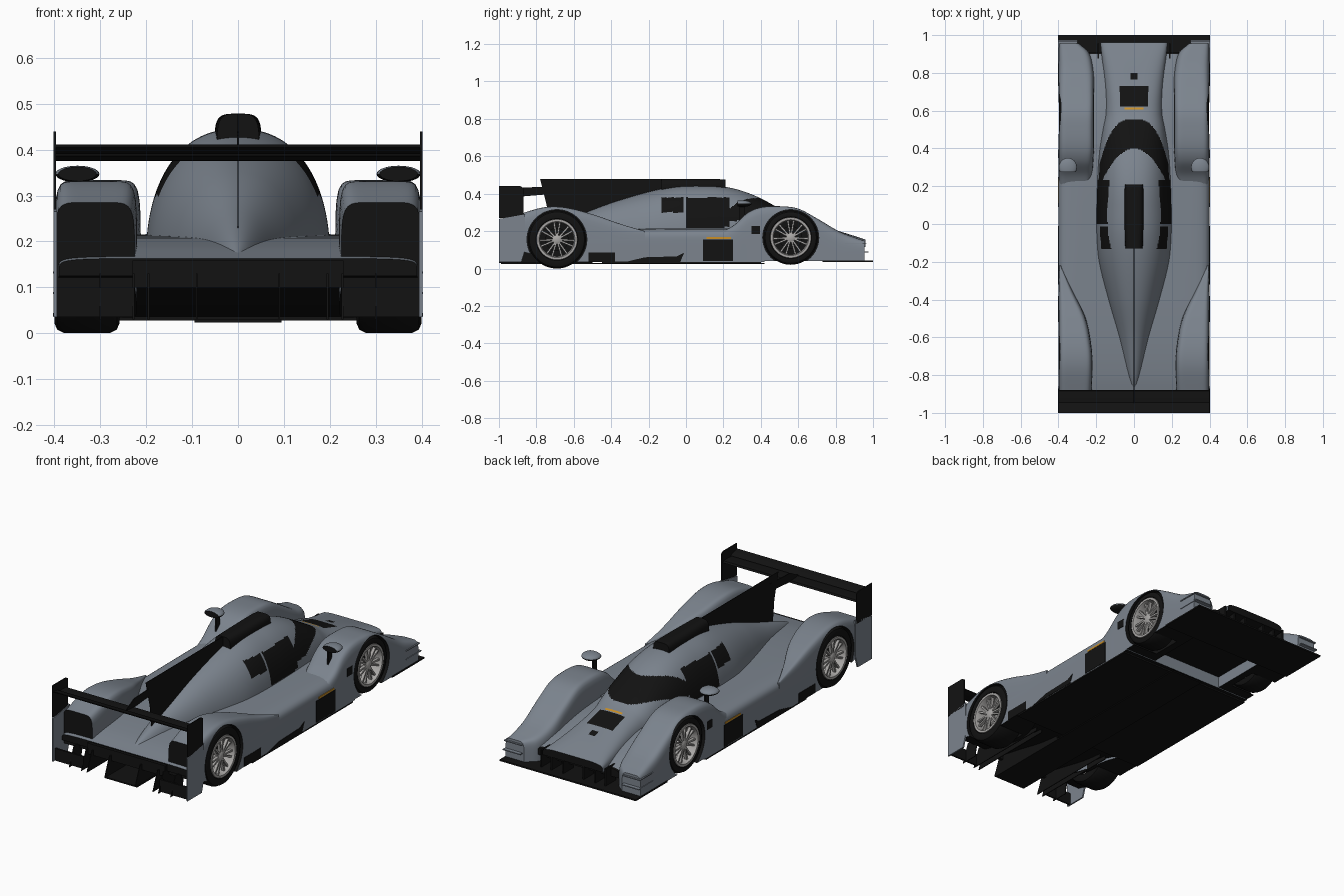
import bpy, bmesh, math
from mathutils import Matrix, Vector

if "Cube" in bpy.data.objects:
    bpy.data.objects.remove(bpy.data.objects["Cube"])

# Palette: every object shares these slots
SLATE, BLACK, ORANGE, RIM = range(4)
MATS = []
for nm, col in (("slate", (.2, .23, .27, 1)), ("black", (.006, .006, .006, 1)),
                ("orange", (.6, .28, .02, 1)), ("rim_grey", (.4, .39, .38, 1))):
    m = bpy.data.materials.new(nm)
    m.diffuse_color = col
    m.use_nodes = True
    m.node_tree.nodes["Principled BSDF"].inputs["Base Color"].default_value = m.diffuse_color
    MATS.append(m)


def add(name, bm, mat=None, paint=None):
    bmesh.ops.remove_doubles(bm, verts=bm.verts, dist=1e-5)
    bmesh.ops.recalc_face_normals(bm, faces=bm.faces)
    bm.normal_update()
    for f in bm.faces:
        f.material_index = mat if mat is not None else paint(f.calc_center_median(), f.normal)
    me = bpy.data.meshes.new(name)
    bm.to_mesh(me)
    bm.free()
    for m in MATS:
        me.materials.append(m)
    ob = bpy.data.objects.new(name, me)
    bpy.context.collection.objects.link(ob)
    return ob


def blend(keys, y):
    """Smooth (Hermite) interpolation of section keys along y."""
    i = 0
    while i < len(keys) - 2 and y > keys[i + 1][0]:
        i += 1
    def tan(j):
        a, b = keys[max(j - 1, 0)], keys[min(j + 1, len(keys) - 1)]
        return [(q - p) / (b[0] - a[0]) for p, q in zip(a, b)]
    a, b, ta, tb = keys[i], keys[i + 1], tan(i), tan(i + 1)
    d = b[0] - a[0]
    t = (y - a[0]) / d
    h = (2*t**3 - 3*t*t + 1, (t**3 - 2*t*t + t) * d, 3*t*t - 2*t**3, (t**3 - t*t) * d)
    return [h[0]*p + h[1]*u + h[2]*q + h[3]*v for p, u, q, v in zip(a, ta, b, tb)]


def under(c, n):
    return BLACK if n.z < -.7 else SLATE


def under_and_tail(c, n):
    return BLACK if n.z < -.7 or n.y < -.9 else SLATE


def shell(name, keys, side=1, rings=60, segs=48, mat=None, paint=under):
    """Loft of superelliptic arches; key = (y, x_in, x_out, z_base, z_top, exponent)."""
    keys = sorted(keys)
    bm = bmesh.new()
    loops = []
    for r in range(rings + 1):
        y = keys[0][0] + (keys[-1][0] - keys[0][0]) * r / rings
        _, xa, xb, z0, z1, n = blend(keys, y)
        loop = []
        for k in range(segs + 1):
            c, s = math.cos(math.pi*k/segs), math.sin(math.pi*k/segs)
            q = (abs(c)**n + abs(s)**n) ** (-1 / n)
            loop.append(bm.verts.new((side*((xa+xb)/2 + (xb-xa)/2*c*q), y, z0 + (z1-z0)*max(s, 0)*q)))
        loops.append(loop)
    for a, b in zip(loops, loops[1:]):
        for k in range(segs + 1):
            j = (k + 1) % (segs + 1)
            bm.faces.new((a[k], a[j], b[j], b[k]))
    bm.faces.new(loops[0])
    bm.faces.new(loops[-1])
    return add(name, bm, mat, paint)


def centre(rows):
    return [(y, -w, w, z0, z1, n) for y, w, z0, z1, n in rows]


def box(name, x, y, z, mat):
    bm = bmesh.new()
    bmesh.ops.create_cube(bm, size=1)
    for v in bm.verts:
        v.co = [(a + b)/2 + (b - a)*c for (a, b), c in zip((x, y, z), v.co)]
    return add(name, bm, mat)


def plate(name, pts, x0, x1, mat):
    """Side-view (y, z) outline extruded along x."""
    bm = bmesh.new()
    f = bm.faces.new([bm.verts.new((x0, y, z)) for y, z in pts])
    for v in bmesh.ops.extrude_face_region(bm, geom=[f])["geom"]:
        if isinstance(v, bmesh.types.BMVert):
            v.co.x = x1
    return add(name, bm, mat)


def lathe(bm, prof, side, y, z, steps=48):
    """Spin an (x, radius) profile about a wheel axle."""
    vs = [bm.verts.new((side*x, y, z + r)) for x, r in prof]
    es = [bm.edges.new(p) for p in zip(vs, vs[1:])]
    bmesh.ops.spin(bm, geom=vs + es, cent=(0, y, z), axis=(1, 0, 0), angle=2*math.pi, steps=steps)


WHEELS = [("front", .56, .165, .145, .27, .397), ("rear", -.69, .155, .155, .258, .4)]
SIDES = (("right", 1), ("left", -1))

# Wheel arch cutter
bm = bmesh.new()
for _, wy, wz, r, _, _ in WHEELS:
    for _, s in SIDES:
        lathe(bm, [(.252, 0), (.252, r + .005), (.45, r + .005), (.45, 0)], s, wy, wz)
cutter = add("arch_cutter", bm, BLACK)
cutter.hide_render = True


def cut(ob):
    md = ob.modifiers.new("arches", "BOOLEAN")
    md.operation, md.solver, md.object = "DIFFERENCE", "EXACT", cutter
    bpy.context.view_layer.objects.active = ob
    bpy.ops.object.modifier_apply(modifier=md.name)


# Nose, canopy and engine cover in one loft, with painted glass and vents
def canopy_paint(c, n):
    x, y, z = abs(c.x), c.y, c.z
    if n.z < -.7 or (n.y > .9 and y > .94):
        return BLACK
    if z > .255 and .4 - 6*x*x < y < .555 - 40*x**3:
        return BLACK
    if x > .1 and ((0 < y < .235 and .22 < z < .38) or (-.13 < y < -.01 and .3 < z < .38)):
        return BLACK
    if (x < .075 and .625 < y < .73) or (x < .02 and .765 < y < .8):
        return BLACK
    return ORANGE if x < .05 and .604 < y < .617 else SLATE


shell("canopy_body", centre([
    (.96, .178, .115, .155, 5), (.85, .168, .1, .19, 4), (.7, .157, .1, .235, 3.5), (.58, .157, .12, .275, 3),
    (.5, .168, .15, .32, 2.6), (.4, .185, .15, .375, 2.3), (.3, .193, .15, .415, 2.3), (.2, .197, .15, .438, 2.3),
    (.1, .2, .15, .445, 2.3), (-.05, .2, .15, .44, 2.3), (-.2, .188, .15, .41, 2.2), (-.4, .14, .15, .35, 2.1),
    (-.6, .085, .15, .275, 2), (-.8, .04, .14, .205, 2), (-.87, .02, .13, .175, 2)]),
    rings=320, segs=110, paint=canopy_paint)

# Lower body with sidepods, rear deck and rising diffuser underside
cut(shell("lower_body", centre([
    (.42, .4, .036, .215, 12), (.1, .4, .036, .215, 12), (-.3, .4, .036, .212, 12), (-.6, .4, .06, .205, 12),
    (-.8, .397, .1, .188, 12), (-.93, .39, .125, .163, 8)]), segs=64, paint=under_and_tail))
shell("front_deck", centre([(.35, .24, .1, .22, 8), (.6, .24, .1, .2, 8), (.8, .24, .09, .16, 8),
                            (.91, .24, .08, .125, 8)]),
      paint=lambda c, n: BLACK if n.z < -.7 or c.y > .9 else SLATE)

# Floor, centre plank and splitter
cut(box("floor", (-.4, .4), (-.45, .4), (.028, .037), BLACK))
box("floor_plank", (-.095, .095), (-.99, .42), (.023, .03), BLACK)
box("splitter", (-.403, .403), (.73, 1), (.036, .044), BLACK)

for tag, s in SIDES:
    nm = lambda part: f"{tag}_{part}"
    sx = lambda a, b: tuple(sorted((s*a, s*b)))
    # Fenders
    cut(shell(nm("front_fender"), [
        (.955, .29, .4, .04, .148, 6), (.91, .24, .4, .04, .163, 6), (.82, .215, .4, .04, .198, 6),
        (.7, .212, .4, .04, .268, 8), (.6, .212, .4, .04, .32, 9), (.5, .212, .4, .04, .333, 9),
        (.4, .212, .4, .04, .327, 9), (.33, .215, .4, .04, .298, 8), (.26, .22, .4, .04, .235, 8),
        (.2, .23, .398, .04, .2, 8)], s))
    cut(shell(nm("rear_fender"), [
        (-.22, .385, .4, .036, .2, 5), (-.35, .325, .4, .036, .238, 6), (-.5, .255, .4, .036, .29, 8),
        (-.65, .225, .4, .036, .327, 9), (-.76, .22, .4, .06, .327, 9), (-.91, .225, .4, .1, .285, 7)], s,
        paint=under_and_tail))
    # Dive planes and nose struts
    for z, y1 in ((.085, .975), (.13, .965)):
        box(nm("dive_plane"), sx(.3, .403), (.85, y1), (z, z + .005), SLATE)
    for x in (.06, .13, .19):
        box(nm("nose_strut"), sx(x - .004, x + .004), (.87, .955), (.04, .135), BLACK)
    # Rear corner plate, wing endplate, bumper panel and diffuser vanes
    plate(nm("rear_corner"), [(-1, .035), (-1, .265), (-.86, .29), (-.86, .1), (-.88, .035)], s*.394, s*.402, SLATE)
    plate(nm("wing_endplate"), [(-1, .27), (-1, .44), (-.885, .44), (-.87, .43), (-.87, .27)], s*.397, s*.402, BLACK)
    box(nm("bumper_panel"), sx(.225, .4), (-.985, -.975), (.035, .1), BLACK)
    for x in (.09, .195, .228, .3):
        y0 = -.9 if x > .25 else -.5
        plate(nm("diffuser_vane"), [(y0, .05), (-.88, .13), (-.96, .13), (-1, .03), (y0, .03)],
              s*(x - .002), s*(x + .002), BLACK)
    # Side vents, skirts and trim
    box(nm("side_vent"), sx(.39, .402), (.09, .25), (.04, .155), BLACK)
    box(nm("side_stripe"), sx(.39, .402), (.11, .24), (.158, .168), ORANGE)
    box(nm("square_vent"), sx(.39, .402), (.35, .395), (.185, .228), BLACK)
    plate(nm("side_skirt"), [(-.32, .036), (-.22, .06), (-.05, .065), (-.01, .085), (-.03, .036)], s*.39, s*.402, BLACK)
    box(nm("rear_skirt"), sx(.39, .402), (-.52, -.38), (.036, .085), BLACK)
    # Mirror on its stalk, dark glass facing the rear
    bm = bmesh.new()
    bmesh.ops.create_uvsphere(bm, u_segments=24, v_segments=14, radius=1, matrix=Matrix.Translation(
        (s*.35, .3, .347)) @ Matrix.Diagonal((.048, .05, .018, 1)))
    bmesh.ops.bisect_plane(bm, geom=bm.verts[:] + bm.edges[:] + bm.faces[:], plane_co=(0, .275, 0),
                           plane_no=(0, -1, 0), clear_outer=True)
    bmesh.ops.holes_fill(bm, edges=bm.edges[:])
    add(nm("mirror"), bm, paint=lambda c, n: BLACK if n.y < -.6 or n.z < -.1 else SLATE)
    box(nm("mirror_stalk"), sx(.328, .336), (.285, .315), (.2, .345), BLACK)

    # Wheels: tyre, barrel, brake disc and paired spokes
    for end, wy, wz, r, xi, xo in WHEELS:
        bm = bmesh.new()
        lathe(bm, [(xi + .015, .1), (xi, .11), (xi, r - .022), (xi + .006, r - .008), (xi + .022, r),
                   (xo - .022, r), (xo - .006, r - .008), (xo, r - .022), (xo - .002, .112), (xo - .015, .105)], s, wy, wz)
        add(nm(end + "_tyre"), bm, BLACK)
        bm = bmesh.new()
        lathe(bm, [(xo - .012, .11), (xo - .001, .108), (xo - .001, .096), (xo - .02, .09),
                   (xi + .03, .09), (xi + .012, .105)], s, wy, wz)
        lathe(bm, [(xo - .05, .026), (xo - .015, .024), (xo - .01, .015), (xo - .01, 0)], s, wy, wz, 20)
        for k in range(7):
            for lean in (-.17, .17):
                rot = Matrix.Rotation(k*math.tau/7 + lean, 4, "X")
                bmesh.ops.create_cube(bm, size=1, matrix=Matrix.Translation((s*(xo - .022), wy, wz)) @ rot
                                      @ Matrix.Translation((0, 0, .057)) @ Matrix.Diagonal((.016, .009, .076, 1)))
        add(nm(end + "_rim"), bm, RIM)
        bm = bmesh.new()
        lathe(bm, [(xo - .075, 0), (xo - .075, .062), (xo - .06, .062), (xo - .06, 0)], s, wy, wz, 32)
        lathe(bm, [(.2, .018), (xo - .06, .018)], s, wy, wz, 16)
        add(nm(end + "_brake"), bm, BLACK)

# Roof intake and shark fin
shell("roof_intake", centre([(.21, .047, .425, .475, 4), (.17, .05, .42, .478, 4), (0, .05, .41, .478, 4),
                             (-.13, .046, .4, .478, 4)]), mat=BLACK, rings=16, segs=24)
plate("shark_fin", [(.1, .42), (.1, .478), (-.78, .478), (-.745, .34), (-.73, .2), (-.5, .28), (-.2, .37)],
      -.0015, .0015, BLACK)
plate("wing_stay", [(-.7, .4), (-.7, .44), (-.88, .432), (-.95, .395), (-.88, .385)], -.002, .002, BLACK)

# Two-element rear wing
plate("wing_main", [(-.88, .38), (-.885, .389), (-.92, .391), (-.965, .386), (-.92, .376), (-.89, .375)], -.397, .397, BLACK)
plate("wing_flap", [(-.945, .393), (-.955, .4), (-1, .411), (-.998, .405), (-.965, .391)], -.397, .397, BLACK)
# Rear crash panel between the diffuser vanes
box("rear_panel", (-.23, .23), (-.945, -.93), (.1, .158), BLACK)

# Smooth shading with sharp edges kept
bpy.data.objects.remove(cutter)
for ob in bpy.context.scene.objects:
    ob.select_set(True)
    bpy.context.view_layer.objects.active = ob
bpy.ops.object.shade_smooth_by_angle(angle=math.radians(35))
